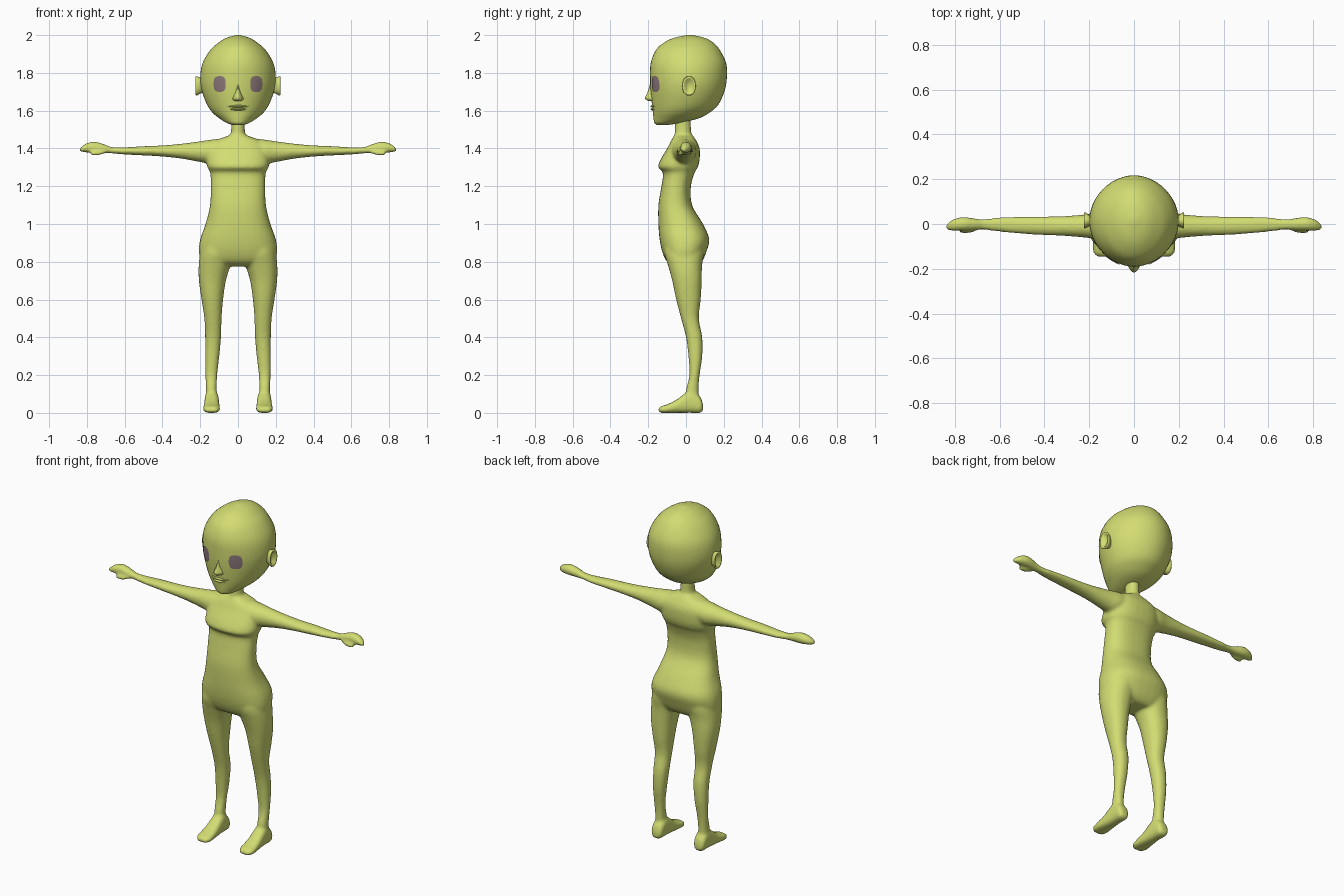
import bpy, bmesh, math
from mathutils import Vector
from mathutils.bvhtree import BVHTree


def material(name, rgb):
    m = bpy.data.materials.new(name)
    m.diffuse_color = (*rgb, 1)
    return m


SKIN = material("yellow green", (0.65, 0.72, 0.17))
EYE = material("mauve grey", (0.27, 0.19, 0.20))


def refine(secs, k):
    """Catmull-Rom interpolation between the cross-sections."""
    out = []
    for i in range(len(secs) - 1):
        p = [secs[max(0, min(len(secs) - 1, i + d))] for d in (-1, 0, 1, 2)]
        for j in range(k):
            t = j / k
            out.append([0.5 * (2 * b + (c - a) * t + (2 * a - 5 * b + 4 * c - d) * t * t
                               + (3 * b - a - 3 * c + d) * t ** 3) for a, b, c, d in zip(*p)])
    return out + [list(secs[-1])]


def sp(v, n):
    return math.copysign(abs(v) ** (2 / n), v)


def loft(bm, axis, secs, n=2.0, k=4, sides=32, flip=1):
    """Closed loft of superellipses; a section is (position, a0, a1, b0, b1)."""
    rings = []
    for t, a0, a1, b0, b1 in refine(secs, k):
        ring = []
        for s in range(sides):
            ang = 2 * math.pi * s / sides
            co = [0, 0, 0]
            co[axis] = t
            co[(axis + 1) % 3] = (a0 + a1) / 2 + (a1 - a0) / 2 * sp(math.cos(ang), n)
            co[(axis + 2) % 3] = (b0 + b1) / 2 + (b1 - b0) / 2 * sp(math.sin(ang), n)
            co[0] *= flip
            ring.append(bm.verts.new(co))
        rings.append(ring)
    faces = [bm.faces.new(rings[0]), bm.faces.new(rings[-1])]
    for r, q in zip(rings, rings[1:]):
        for s in range(sides):
            e = (s + 1) % sides
            faces.append(bm.faces.new((r[s], r[e], q[e], q[s])))
    bmesh.ops.recalc_face_normals(bm, faces=faces)


def centred(rows):
    return [(z, -w, w, f, b) for z, w, f, b in rows]


def finish(bm, name, mat, smooth=True):
    me = bpy.data.meshes.new(name)
    bm.to_mesh(me)
    bm.free()
    me.materials.append(mat)
    for p in me.polygons:
        p.use_smooth = smooth
    ob = bpy.data.objects.new(name, me)
    bpy.context.collection.objects.link(ob)
    return ob


# Body: torso, neck, limbs fused into one skin
bm = bmesh.new()
loft(bm, 2, centred([
    (0.775, 0.13, -0.06, 0.06), (0.80, 0.19, -0.10, 0.085), (0.85, 0.207, -0.125, 0.107),
    (0.92, 0.20, -0.14, 0.123), (1.0, 0.172, -0.146, 0.09), (1.1, 0.148, -0.146, 0.032),
    (1.2, 0.144, -0.13, 0.026), (1.27, 0.147, -0.122, 0.045), (1.30, 0.162, -0.147, 0.062),
    (1.34, 0.165, -0.135, 0.072), (1.40, 0.155, -0.10, 0.072), (1.44, 0.12, -0.08, 0.055),
    (1.47, 0.045, -0.062, 0.035)]), n=2.4)
loft(bm, 2, centred([(1.42, 0.06, -0.07, 0.04), (1.48, 0.038, -0.06, 0.028),
                     (1.58, 0.036, -0.058, 0.026)]))
for side in (1, -1):
    # leg
    loft(bm, 2, [
        (0.05, 0.11, 0.172, 0.0, 0.07), (0.12, 0.113, 0.170, 0.0, 0.066),
        (0.2, 0.110, 0.172, 0.018, 0.072), (0.3, 0.099, 0.174, 0.013, 0.086),
        (0.4, 0.09, 0.174, 0.0, 0.086), (0.5, 0.087, 0.178, -0.026, 0.068),
        (0.6, 0.079, 0.193, -0.052, 0.078), (0.7, 0.064, 0.207, -0.073, 0.083),
        (0.78, 0.04, 0.208, -0.095, 0.085), (0.85, 0.02, 0.2, -0.115, 0.095),
        (0.92, 0.03, 0.18, -0.11, 0.09)], n=2.2, flip=side)
    # foot
    loft(bm, 1, [
        (0.09, 0.012, 0.045, 0.118, 0.162), (0.075, 0, 0.085, 0.106, 0.173),
        (0.03, 0, 0.12, 0.102, 0.176), (-0.01, 0, 0.10, 0.10, 0.178),
        (-0.05, 0, 0.07, 0.098, 0.181), (-0.1, 0, 0.045, 0.095, 0.185),
        (-0.13, 0, 0.036, 0.10, 0.18), (-0.145, 0.005, 0.025, 0.115, 0.165)],
        n=2.6, flip=side)
    # arm and hand
    loft(bm, 0, [
        (0.06, -0.075, 0.055, 1.33, 1.455), (0.14, -0.075, 0.055, 1.318, 1.447),
        (0.2, -0.063, 0.045, 1.328, 1.438), (0.3, -0.054, 0.036, 1.346, 1.425),
        (0.4, -0.05, 0.034, 1.357, 1.416), (0.5, -0.044, 0.033, 1.363, 1.412),
        (0.6, -0.035, 0.03, 1.368, 1.406), (0.67, -0.026, 0.022, 1.374, 1.408),
        (0.71, -0.028, 0.025, 1.375, 1.423), (0.76, -0.03, 0.031, 1.376, 1.436),
        (0.80, -0.03, 0.024, 1.378, 1.428), (0.825, -0.028, 0.01, 1.381, 1.413),
        (0.838, -0.023, -0.003, 1.386, 1.402)], flip=side)
    # thumb
    loft(bm, 0, [(0.70, -0.03, -0.005, 1.375, 1.395), (0.74, -0.042, -0.015, 1.363, 1.388),
                 (0.78, -0.04, -0.022, 1.363, 1.383)], flip=side, sides=16)
body = finish(bm, "body", SKIN)
rm = body.modifiers.new("fuse", 'REMESH')
rm.mode = 'VOXEL'
rm.voxel_size = 0.009
rm.use_smooth_shade = True
sm = body.modifiers.new("blend", 'SMOOTH')
sm.factor = 0.5
sm.iterations = 4

# Head
bm = bmesh.new()
loft(bm, 2, centred([
    (1.525, 0.03, -0.155, -0.09), (1.535, 0.06, -0.167, -0.03), (1.56, 0.10, -0.172, 0.07),
    (1.59, 0.135, -0.175, 0.125), (1.63, 0.163, -0.18, 0.17), (1.70, 0.19, -0.187, 0.203),
    (1.77, 0.2, -0.19, 0.216), (1.85, 0.188, -0.187, 0.213), (1.92, 0.147, -0.16, 0.18),
    (1.96, 0.103, -0.117, 0.145), (1.985, 0.062, -0.065, 0.10), (2.0, 0.012, 0.005, 0.035)]),
    n=1.93, sides=48)
bm.normal_update()
skull = BVHTree.FromBMesh(bm)
head = finish(bm, "head", SKIN)

# Nose
bm = bmesh.new()
loft(bm, 2, centred([(1.651, 0.022, -0.196, -0.14), (1.663, 0.03, -0.218, -0.14),
                     (1.69, 0.02, -0.207, -0.14), (1.72, 0.012, -0.196, -0.14),
                     (1.76, 0.008, -0.187, -0.14)]), n=1.4, sides=16, k=2)
finish(bm, "nose", SKIN)

# Lips
bm = bmesh.new()
for z, w in ((1.623, 0.058), (1.608, 0.048)):
    loft(bm, 0, [(-w, -0.168, -0.15, z - 0.002, z + 0.002), (-w / 2, -0.183, -0.15, z - 0.006, z + 0.006),
                 (0, -0.188, -0.15, z - 0.008, z + 0.008), (w / 2, -0.183, -0.15, z - 0.006, z + 0.006),
                 (w, -0.168, -0.15, z - 0.002, z + 0.002)], sides=16)
finish(bm, "lips", SKIN)

for side, label in ((1, "left"), (-1, "right")):
    # Ear: dished oval with a raised rim
    bm = bmesh.new()
    loft(bm, 0, [(0.17, 0.0, 0.03, 1.70, 1.76), (0.2, -0.01, 0.04, 1.69, 1.775),
                 (0.218, -0.02, 0.052, 1.68, 1.782), (0.224, -0.018, 0.05, 1.683, 1.78),
                 (0.222, -0.008, 0.042, 1.692, 1.77), (0.206, 0.0, 0.035, 1.70, 1.76)],
         n=2.2, k=1, sides=24, flip=side)
    finish(bm, label + "_ear", SKIN)

    # Eye: thin plate laid on the face
    bm = bmesh.new()
    rings = []
    for f in (0.15, 0.45, 0.75, 1.0):
        ring = []
        for s in range(24):
            a = 2 * math.pi * s / 24
            x = side * 0.097 + 0.032 * f * sp(math.cos(a), 2.8)
            z = 1.741 + 0.042 * f * sp(math.sin(a), 2.8)
            hit = skull.ray_cast(Vector((x, -1, z)), Vector((0, 1, 0)))[0]
            ring.append(bm.verts.new((x, hit.y - 0.004, z)))
        rings.append(ring)
    bm.faces.new(rings[0])
    for r, q in zip(rings, rings[1:]):
        for s in range(24):
            bm.faces.new((r[s - 1], q[s - 1], q[s], r[s]))
    bmesh.ops.recalc_face_normals(bm, faces=bm.faces)
    if bm.faces[:][0].normal.y > 0:
        bmesh.ops.reverse_faces(bm, faces=bm.faces)
    finish(bm, label + "_eye", EYE)
